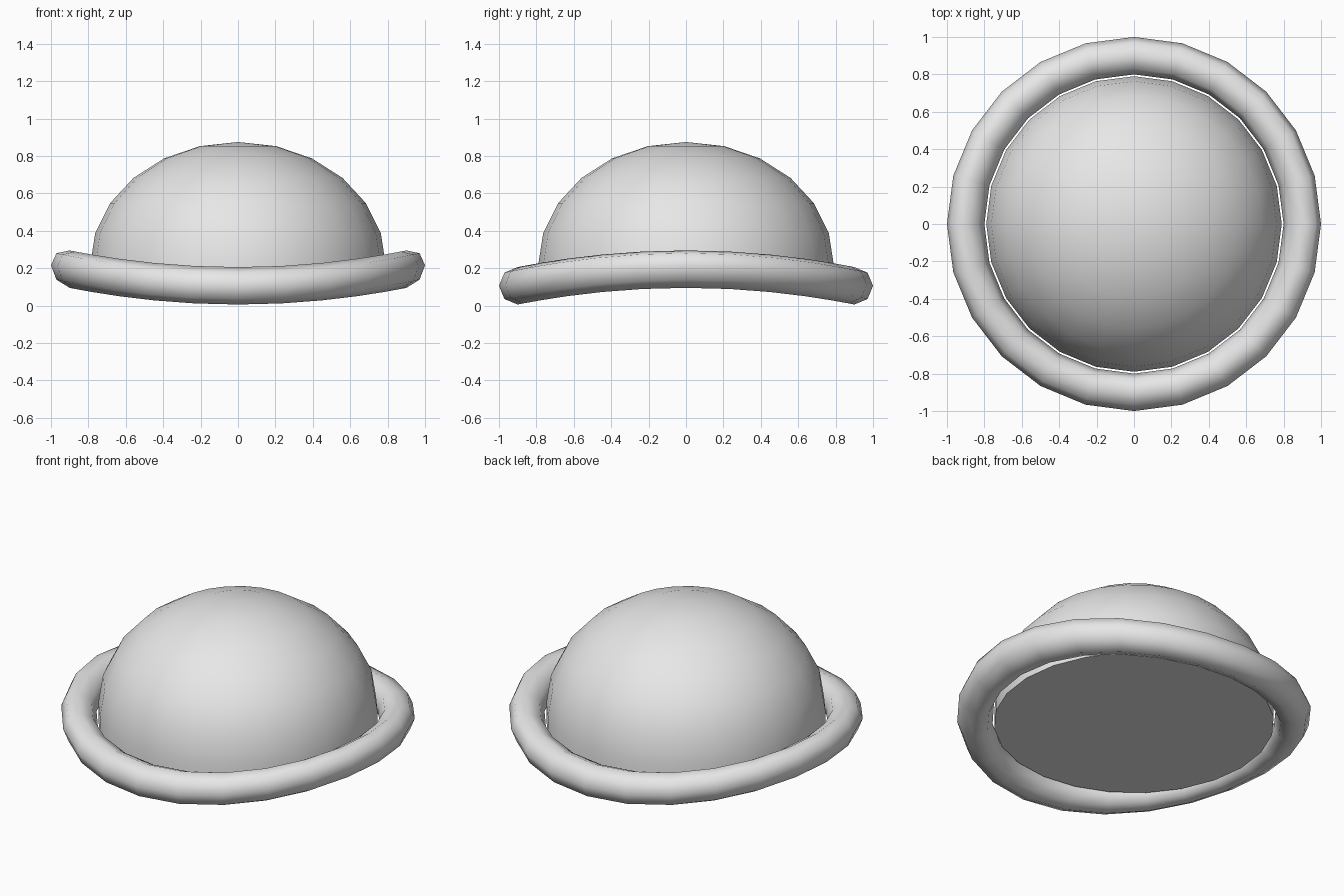
import bpy, bmesh
from math import sin, cos, pi, radians

old = bpy.data.objects.get("Cube")
if old:
    bpy.data.objects.remove(old, do_unlink=True)

SEGMENTS = 24
CROWN_RADIUS, CROWN_HEIGHT = 0.79, 0.655
CROWN_EQUATOR, CROWN_BOTTOM = 0.22, 0.105
BRIM_RADIUS, BRIM_THICKNESS = 0.9, 0.1
BRIM_LEVEL, BRIM_CURL = 0.106, 0.11

# One felt colour for the whole hat
felt = bpy.data.materials.new("light_grey_felt")
felt.use_nodes = True
colour = (0.8, 0.8, 0.8, 1)
felt.diffuse_color = colour
felt.node_tree.nodes["Principled BSDF"].inputs["Base Color"].default_value = colour


def finish(obj, name):
    obj.name = obj.data.name = name
    obj.data.materials.clear()
    obj.data.materials.append(felt)
    bpy.ops.object.select_all(action="DESELECT")
    obj.select_set(True)
    bpy.context.view_layer.objects.active = obj
    bpy.ops.object.shade_smooth_by_angle(angle=radians(60))


# Crown: a flattened half sphere over a short straight wall, closed underneath
bm = bmesh.new()
bmesh.ops.create_uvsphere(bm, u_segments=SEGMENTS, v_segments=SEGMENTS // 2, radius=1)
lower = [v for v in bm.verts if v.co.z < -0.01]
bmesh.ops.delete(bm, geom=lower, context="VERTS")
for v in bm.verts:
    v.co.x *= CROWN_RADIUS
    v.co.y *= CROWN_RADIUS
    v.co.z = CROWN_EQUATOR + v.co.z * CROWN_HEIGHT
rim = [e for e in bm.edges if e.is_boundary]
wall = bmesh.ops.extrude_edge_only(bm, edges=rim)["geom"]
for v in wall:
    if isinstance(v, bmesh.types.BMVert):
        v.co.z = CROWN_BOTTOM
bmesh.ops.holes_fill(bm, edges=[e for e in bm.edges if e.is_boundary], sides=0)
bmesh.ops.recalc_face_normals(bm, faces=bm.faces)
mesh = bpy.data.meshes.new("crown")
bm.to_mesh(mesh)
bm.free()
crown = bpy.data.objects.new("crown", mesh)
bpy.context.collection.objects.link(crown)
finish(crown, "crown")

# Brim: a rolled ring curling upward toward both sides
bpy.ops.mesh.primitive_torus_add(major_segments=SEGMENTS, minor_segments=8,
                                 major_radius=BRIM_RADIUS, minor_radius=BRIM_THICKNESS,
                                 location=(0, 0, 0))
brim = bpy.context.object
for v in brim.data.vertices:
    v.co.z += BRIM_LEVEL + BRIM_CURL * v.co.x ** 2
finish(brim, "brim")
